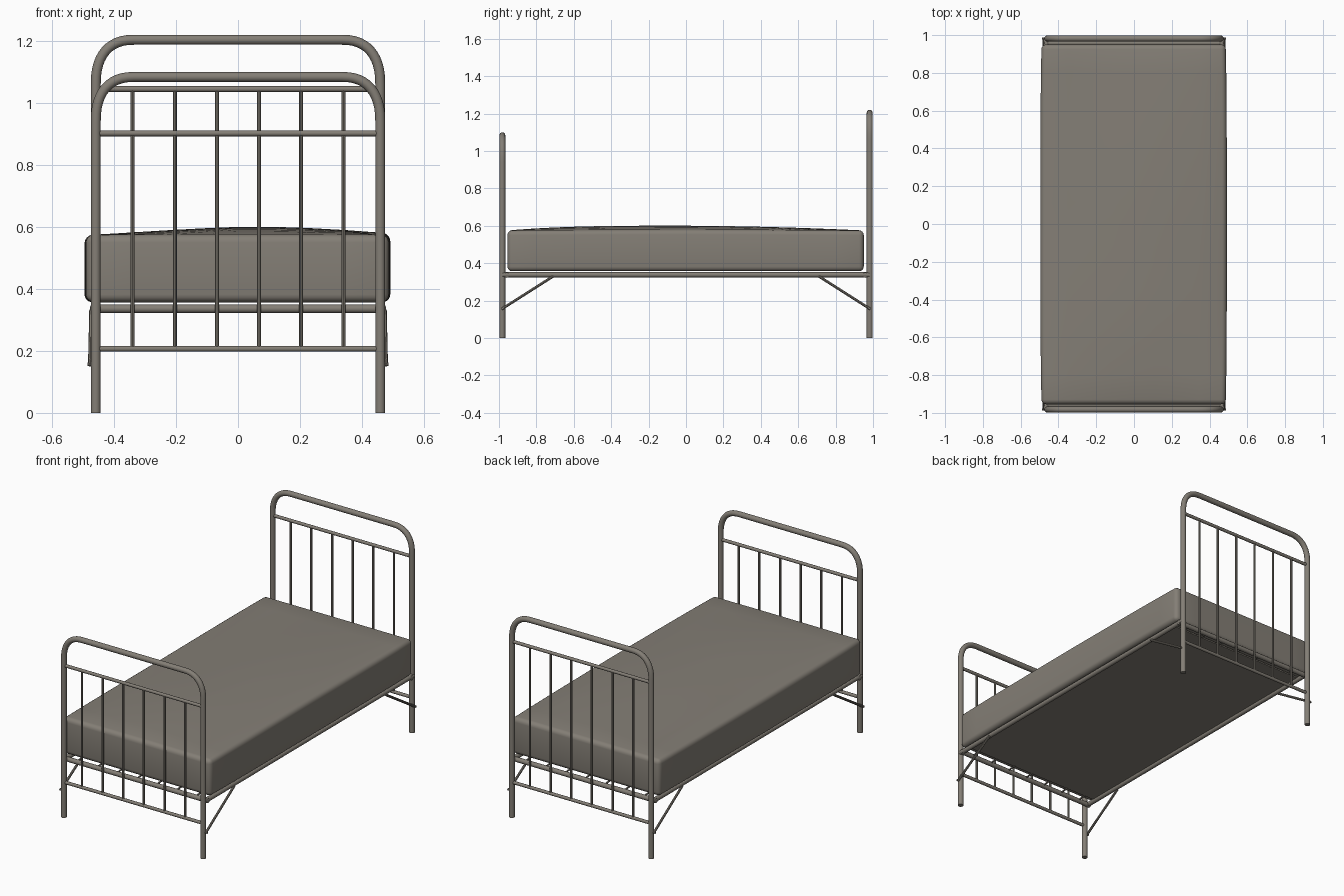
import bpy, bmesh, math
from mathutils import Vector

if "Cube" in bpy.data.objects:
    bpy.data.objects.remove(bpy.data.objects["Cube"])

grey = bpy.data.materials.new("warm_grey")
grey.diffuse_color = (0.23, 0.21, 0.18, 1)
grey.use_nodes = True
grey.node_tree.nodes["Principled BSDF"].inputs["Base Color"].default_value = grey.diffuse_color

def finish(ob, angle=40):
    bpy.ops.object.select_all(action='DESELECT')
    ob.select_set(True)
    bpy.context.view_layer.objects.active = ob
    if ob.type == 'CURVE':
        bpy.ops.object.convert(target='MESH')
        ob = bpy.context.object
    bpy.ops.object.shade_smooth_by_angle(angle=math.radians(angle))
    return ob

def tubes(name, paths, radius, sides=12):
    """One object made of round capped tubes along the given point paths."""
    cu = bpy.data.curves.new(name, 'CURVE')
    cu.dimensions = '3D'
    cu.bevel_depth = radius
    cu.bevel_resolution = sides // 2 - 2
    cu.use_fill_caps = True
    for pts in paths:
        sp = cu.splines.new('POLY')
        sp.points.add(len(pts) - 1)
        for p, co in zip(sp.points, pts):
            p.co = (*co, 1)
    cu.materials.append(grey)
    ob = bpy.data.objects.new(name, cu)
    bpy.context.collection.objects.link(ob)
    return finish(ob)

def hoop(y, top, hx=0.459, rx=0.125, rz=0.145, n=12, k=0.83):
    """Upside-down U with slightly squared round corners."""
    pts = [(-hx, y, 0)]
    for side in (-1, 1):
        for i in range(n + 1):
            a = (i if side < 0 else n - i) / n * math.pi / 2
            c, s = max(0, math.cos(a)) ** k, math.sin(a) ** k
            pts.append((side * (hx - rx + rx * c), y, top - rz + rz * s))
    return pts + [(hx, y, 0)]

# Headboard and footboard
LOW = 0.207
for name, y, top, bar in (("headboard", 0.982, 1.204, 1.045),
                          ("footboard", -0.982, 1.084, 0.902)):
    tubes(name + "_hoop", [hoop(y, top)], 0.016, 16)
    tubes(name + "_crossbars", [[(-0.459, y, z), (0.459, y, z)] for z in (LOW, bar)], 0.0095)
    tubes(name + "_spindles",
          [[((i - 2.5) * 0.136, y, LOW), ((i - 2.5) * 0.136, y, bar)] for i in range(6)],
          0.0065, 8)

# Base frame: side rails, end rails
tubes("side_rails", [[(s * 0.464, -0.982, 0.338), (s * 0.464, 0.982, 0.338)] for s in (-1, 1)], 0.014)
tubes("end_rails", [[(-0.475, s * 0.958, 0.336), (0.475, s * 0.958, 0.336)] for s in (-1, 1)], 0.014)

# Support sheet under the mattress, hung on short links from the end rails
bpy.ops.mesh.primitive_cube_add(size=1, location=(0, 0, 0.345))
sheet = bpy.context.object
sheet.name = "support_sheet"
sheet.scale = (0.92, 1.80, 0.008)
sheet.data.materials.append(grey)
tubes("sheet_links", [[((i - 3) * 0.13, s * 0.895, 0.343), ((i - 3) * 0.13, s * 0.955, 0.338)]
                      for i in range(7) for s in (-1, 1)], 0.005, 8)

# Diagonal braces with bolts through the legs
tubes("braces", [[(sx * 0.477, sy * 0.985, 0.155), (sx * 0.473, sy * 0.71, 0.33)]
                 for sx in (-1, 1) for sy in (-1, 1)], 0.007, 8)
tubes("brace_bolts", [[(sx * 0.459, sy * 0.982, 0.157), (sx * 0.486, sy * 0.982, 0.157)]
                      for sx in (-1, 1) for sy in (-1, 1)], 0.006, 8)

# Mattress: rounded box with a gently crowned, uneven top
bm = bmesh.new()
bmesh.ops.create_cube(bm, size=1)
for v in bm.verts:
    v.co = Vector((v.co.x * 0.975, v.co.y * 1.905, v.co.z * 0.218))
bmesh.ops.bevel(bm, geom=bm.edges[:], offset=0.025, segments=4, profile=0.5, affect='EDGES')
for axis, half, n in ((0, 0.46, 8), (1, 0.925, 16)):
    for i in range(1, n):
        no = Vector((0, 0, 0))
        no[axis] = 1
        bmesh.ops.bisect_plane(bm, geom=bm.verts[:] + bm.edges[:] + bm.faces[:],
                               plane_co=no * half * (2 * i / n - 1), plane_no=no)
for v in bm.verts:
    u, w = v.co.x / 0.4875, v.co.y / 0.9525
    if v.co.z > 0:
        across = max(0, 1 - abs(u - 0.1 * (1 - u * u)) ** 1.5)
        along = max(0, 1 - abs(w + 0.15 * (1 - w * w)) ** 2.5)
        v.co.z += 0.026 * across * along + 0.004 * u * (1 - abs(w))
    # slight bulge of the long sides
    v.co.x *= 1 + 0.012 * max(0, 1 - w ** 4)
    v.co += Vector((-0.002, -0.002, 0.466))
me = bpy.data.meshes.new("mattress")
bm.to_mesh(me)
bm.free()
me.materials.append(grey)
mattress = bpy.data.objects.new("mattress", me)
bpy.context.collection.objects.link(mattress)
finish(mattress, 60)
